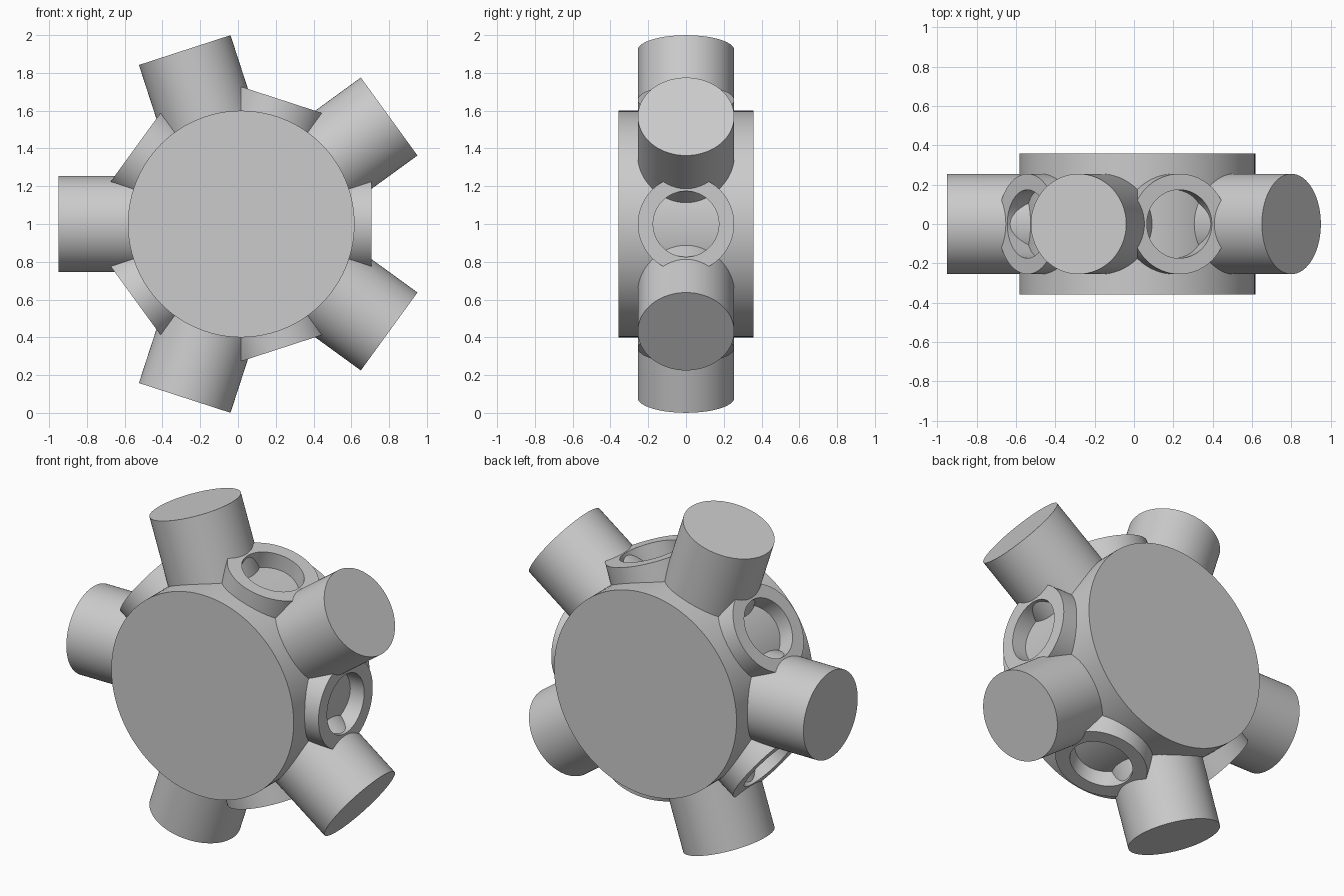
import bpy, bmesh
from math import radians, sin, cos, pi
from mathutils import Matrix

cube = bpy.data.objects.get("Cube")
if cube:
    bpy.data.objects.remove(cube)

CENTRE = (0.017, 0, 1)
HUB_R, HUB_HALF = 0.6, 0.358
PEG_R, PEG_END = 0.255, 0.968
BORE_R, COLLAR_END = 0.174, 0.691
SEGMENTS = 96

grey = bpy.data.materials.new("light_grey")
grey.use_nodes = True
colour = (0.6, 0.6, 0.6, 1)
grey.diffuse_color = colour
grey.node_tree.nodes["Principled BSDF"].inputs["Base Color"].default_value = colour


def lathe(name, profile, rotation, closed=False):
    """Revolve (radius, height) points about z, then turn and place the part."""
    bm = bmesh.new()
    rings = []
    for r, h in profile:
        rings.append([bm.verts.new((r * cos(2 * pi * i / SEGMENTS),
                                    r * sin(2 * pi * i / SEGMENTS), h))
                      for i in range(SEGMENTS)])
    pairs = list(zip(rings, rings[1:]))
    if closed:
        pairs.append((rings[-1], rings[0]))
    else:
        bm.faces.new(rings[0])
        bm.faces.new(rings[-1])
    for a, b in pairs:
        for i in range(SEGMENTS):
            j = (i + 1) % SEGMENTS
            bm.faces.new((a[i], a[j], b[j], b[i]))
    bmesh.ops.recalc_face_normals(bm, faces=bm.faces)
    bm.transform(Matrix.Translation(CENTRE) @ rotation)
    mesh = bpy.data.meshes.new(name)
    bm.to_mesh(mesh)
    bm.free()
    mesh.materials.append(grey)
    obj = bpy.data.objects.new(name, mesh)
    bpy.context.collection.objects.link(obj)
    bpy.ops.object.select_all(action='DESELECT')
    obj.select_set(True)
    bpy.context.view_layer.objects.active = obj
    bpy.ops.object.shade_smooth_by_angle(angle=radians(30))
    return obj


def spoke(degrees):
    """Turn +z to point outward at an angle from +x in the xz plane."""
    return Matrix.Rotation(radians(90 - degrees), 4, 'Y')


# Round hub lying front to back
lathe("hub", [(HUB_R, -HUB_HALF), (HUB_R, HUB_HALF)],
      Matrix.Rotation(radians(90), 4, 'X'))

# Five solid pegs alternating with five short open collars
for k in range(5):
    lathe(f"peg_{k + 1}", [(PEG_R, 0.4), (PEG_R, PEG_END)], spoke(36 + 72 * k))
    lathe(f"collar_{k + 1}",
          [(PEG_R, 0.5), (PEG_R, COLLAR_END), (BORE_R, COLLAR_END), (BORE_R, 0.5)],
          spoke(72 * k), closed=True)
